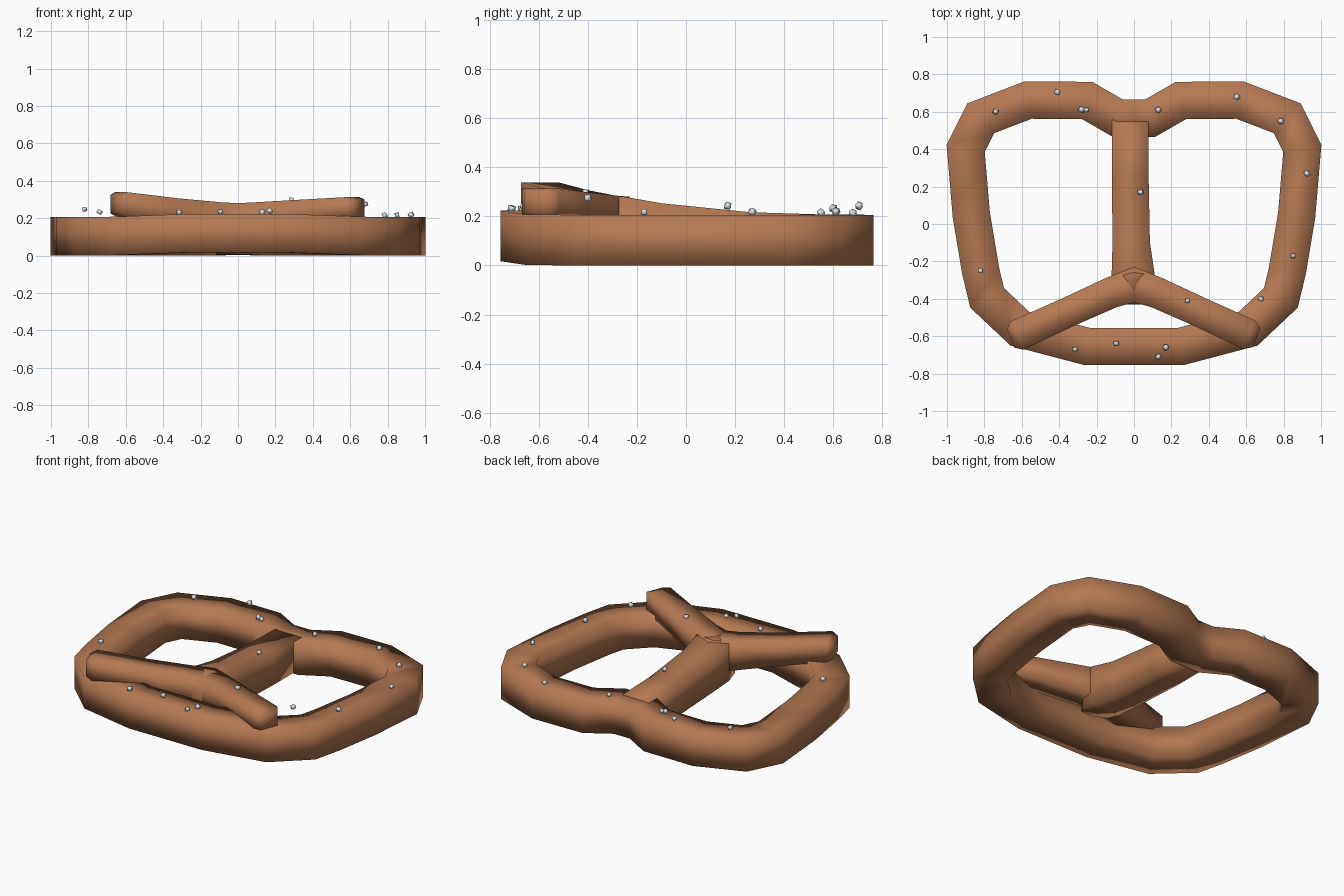
import bpy, bmesh, math, random
from mathutils import Vector, Euler

if "Cube" in bpy.data.objects:
    bpy.data.objects.remove(bpy.data.objects["Cube"])

random.seed(4)


def material(name, rgb):
    m = bpy.data.materials.new(name)
    m.diffuse_color = (*rgb, 1)
    m.use_nodes = True
    m.node_tree.nodes["Principled BSDF"].inputs["Base Color"].default_value = m.diffuse_color
    return m


crust = material("baked brown", (0.46, 0.19, 0.085))
white = material("salt grey", (0.72, 0.80, 0.86))


def finish(name, bm, mat, smooth=True):
    bmesh.ops.recalc_face_normals(bm, faces=bm.faces[:])
    for f in bm.faces:
        f.smooth = smooth
    me = bpy.data.meshes.new(name)
    bm.to_mesh(me)
    bm.free()
    me.materials.append(mat)
    ob = bpy.data.objects.new(name, me)
    bpy.context.collection.objects.link(ob)
    return ob


# Square dough section, shaded smooth all the way round
SECTION = [(1, 1), (-1, 1), (-1, -1), (1, -1)]


def tube(name, points, closed=False):
    """Mitred dough roll; each point is (x, y, z, half width, half height)."""
    bm = bmesh.new()
    rings = []
    n = len(points)
    for i, (x, y, z, w, h) in enumerate(points):
        c = Vector((x, y))
        a = Vector(points[i - 1][:2]) if closed or i > 0 else None
        b = Vector(points[(i + 1) % n][:2]) if closed or i < n - 1 else None
        d1 = (c - a).normalized() if a else (b - c).normalized()
        d2 = (b - c).normalized() if b else d1
        d = (d1 + d2).normalized()
        side = Vector((-d.y, d.x)) / max(d.dot(d1), 0.5)
        ring = []
        for u, v in SECTION:
            p = c + side * (w * u)
            ring.append(bm.verts.new((p.x, p.y, z + h * v)))
        rings.append(ring)
    m = len(SECTION)
    for i in range(n if closed else n - 1):
        r, s = rings[i], rings[(i + 1) % n]
        for k in range(m):
            j = (k + 1) % m
            bm.faces.new((r[k], r[j], s[j], s[k]))
    if not closed:
        bm.faces.new(rings[0])
        bm.faces.new(rings[-1])
    return finish(name, bm, crust)


# Outer loop: left half of the centreline, mirrored to the right
half = [(-0.085, 0.565, 0.105), (-0.25, 0.66, 0.103), (-0.565, 0.663, 0.103),
        (-0.82, 0.565, 0.103), (-0.9, 0.405, 0.103), (-0.87, 0.05, 0.103),
        (-0.82, -0.25, 0.103), (-0.785, -0.395, 0.103),
        (-0.61, -0.56, 0.105), (-0.25, -0.655, 0.120)]
loop = half + [(-x, y, z) for x, y, z in reversed(half)]
tube("outer_loop", [(x, y, z, 0.1, 0.103) for x, y, z in loop], closed=True)

# Centre stem climbing towards the front
tube("centre_stem", [(-0.02, 0.58, 0.107, 0.098, 0.1), (-0.02, 0.26, 0.112, 0.098, 0.105),
                     (-0.015, -0.10, 0.138, 0.1, 0.115), (-0.005, -0.27, 0.160, 0.115, 0.122),
                     (0.0, -0.36, 0.165, 0.10, 0.115), (0.0, -0.43, 0.15, 0.045, 0.08)])

# Crossing arms resting on the front of the loop, in one bent piece
tube("crossed_arms", [(-0.66, -0.61, 0.275, 0.055, 0.05), (-0.625, -0.596, 0.275, 0.083, 0.064),
                      (-0.35, -0.470, 0.232, 0.080, 0.074), (-0.12, -0.366, 0.197, 0.083, 0.088),
                      (0, -0.325, 0.185, 0.09, 0.095),
                      (0.12, -0.366, 0.197, 0.083, 0.088), (0.35, -0.470, 0.228, 0.080, 0.070),
                      (0.615, -0.592, 0.256, 0.083, 0.057), (0.655, -0.608, 0.256, 0.055, 0.045)])

# Salt grains scattered over the top
salt = [(-0.41, 0.705, 0.243), (-0.74, 0.6, 0.233), (-0.28, 0.612, 0.22), (-0.255, 0.61, 0.215),
        (0.13, 0.61, 0.22), (0.55, 0.68, 0.213), (0.785, 0.55, 0.215), (0.925, 0.27, 0.218),
        (0.035, 0.17, 0.243), (0.85, -0.17, 0.218), (0.68, -0.4, 0.275), (0.285, -0.41, 0.298),
        (-0.82, -0.25, 0.248), (-0.315, -0.67, 0.232), (-0.095, -0.638, 0.235),
        (0.17, -0.66, 0.24), (0.13, -0.71, 0.232)]
bm = bmesh.new()
for p in salt:
    grain = bmesh.ops.create_cube(bm, size=0.022)["verts"]
    turn = Euler([random.uniform(0, 3) for _ in range(3)]).to_matrix()
    for v in grain:
        v.co = turn @ v.co + Vector(p)
finish("salt_grains", bm, white)
